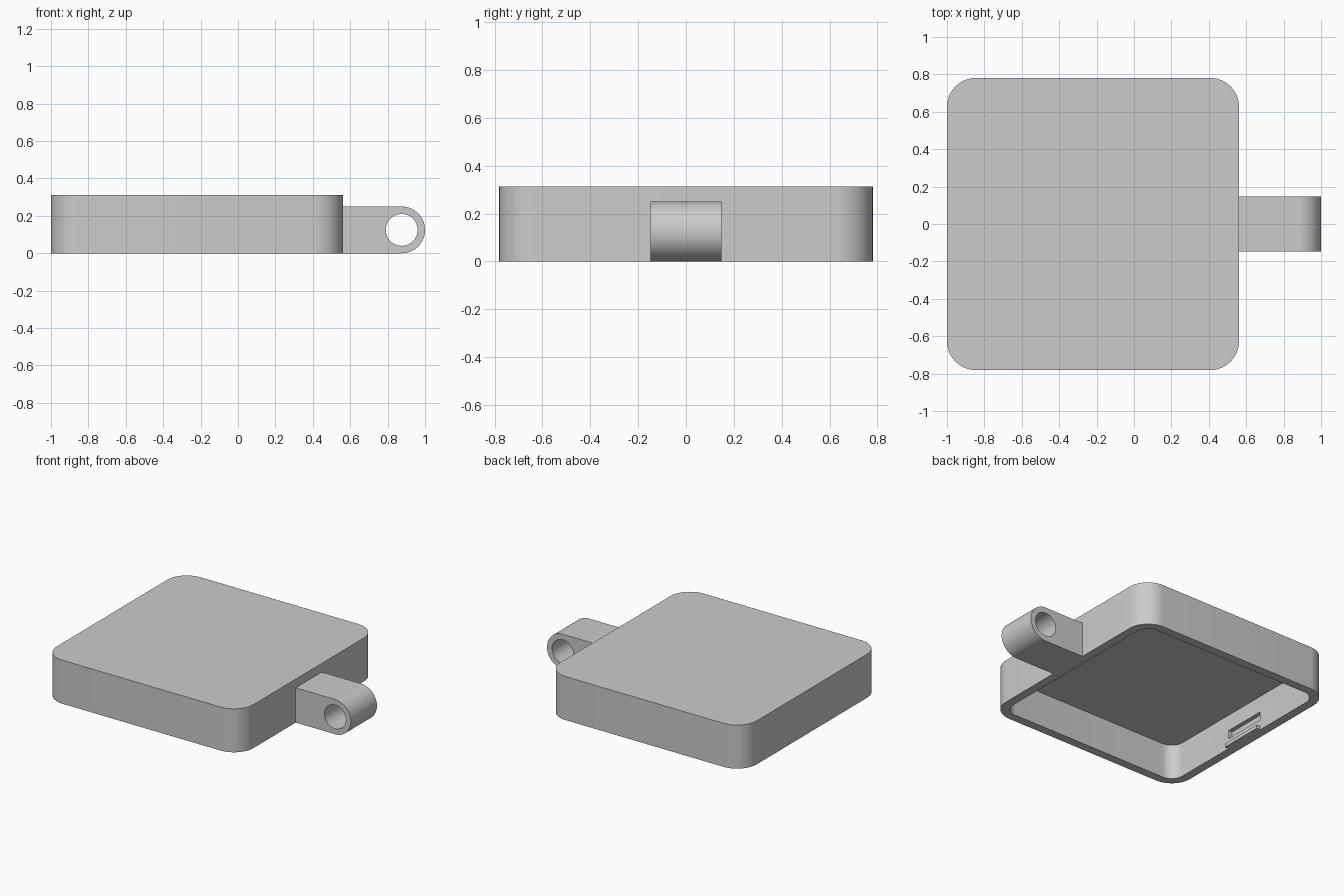
import bpy
import bmesh
from math import sin, cos, pi
from mathutils import Vector

cube = bpy.data.objects.get("Cube")
if cube:
    bpy.data.objects.remove(cube, do_unlink=True)

GREY = (0.6, 0.6, 0.6, 1.0)
grey = bpy.data.materials.new("grey_plastic")
grey.use_nodes = True
grey.diffuse_color = GREY
grey.node_tree.nodes["Principled BSDF"].inputs["Base Color"].default_value = GREY


def prism(name, outline, sweep):
    """Extrude a closed outline of 3D points along the sweep vector."""
    bm = bmesh.new()
    base = bm.faces.new([bm.verts.new(p) for p in outline])
    grown = bmesh.ops.extrude_face_region(bm, geom=[base])["geom"]
    verts = [g for g in grown if isinstance(g, bmesh.types.BMVert)]
    bmesh.ops.translate(bm, verts=verts, vec=Vector(sweep))
    bmesh.ops.recalc_face_normals(bm, faces=bm.faces)
    mesh = bpy.data.meshes.new(name)
    bm.to_mesh(mesh)
    bm.free()
    mesh.materials.append(grey)
    obj = bpy.data.objects.new(name, mesh)
    bpy.context.collection.objects.link(obj)
    return obj


def arc(cx, cy, radius, start, end, steps):
    angles = [start + (end - start) * i / steps for i in range(steps + 1)]
    return [(cx + radius * cos(a), cy + radius * sin(a)) for a in angles]


def rounded_square(cx, half, radius, z):
    points = []
    inset = half - radius
    for i, (sx, sy) in enumerate([(1, 1), (-1, 1), (-1, -1), (1, -1)]):
        points += arc(cx + sx * inset, sy * inset, radius, i * pi / 2, (i + 1) * pi / 2, 12)
    return [(x, y, z) for x, y in points]


def block(name, x0, x1, half_y, z0, z1):
    outline = [(x0, -half_y, z0), (x1, -half_y, z0), (x1, half_y, z0), (x0, half_y, z0)]
    return prism(name, outline, (0, 0, z1 - z0))


def cut(target, cutter):
    """Subtract the cutter and bake the result."""
    mod = target.modifiers.new("cut", "BOOLEAN")
    mod.operation = "DIFFERENCE"
    mod.solver = "EXACT"
    mod.object = cutter
    bpy.context.view_layer.objects.active = target
    bpy.ops.object.modifier_apply(modifier=mod.name)
    bpy.data.objects.remove(cutter, do_unlink=True)


def smooth(obj):
    bpy.ops.object.select_all(action="DESELECT")
    obj.select_set(True)
    bpy.context.view_layer.objects.active = obj
    bpy.ops.object.shade_smooth_by_angle(angle=pi / 6)


HALF = 0.781
WALL = 0.0625
CX = HALF - 1.0
INNER_X = -1.0 + WALL

# Rounded lid, open underneath
lid = prism("lid_shell", rounded_square(CX, HALF, 0.155, 0), (0, 0, 0.3125))
cut(lid, prism("cavity_cutter", rounded_square(CX, HALF - WALL, 0.0925, -0.1), (0, 0, 0.35)))

# Shallow catch slot inside the wall opposite the lug
cut(lid, block("slot_cutter", INNER_X - 0.03, INNER_X + 0.05, 0.16, 0.075, 0.135))
smooth(lid)

# Small catch ridge along the inner rim
block("catch_ridge", INNER_X, INNER_X + 0.03, 0.16, 0, 0.025)

# Hinge lug with a rounded end and a cross hole
LUG_R = 0.125
LUG_X = 1.0 - LUG_R
LUG_HALF = 0.148
side = [(CX + HALF, 2 * LUG_R), (CX + HALF, 0)] + arc(LUG_X, LUG_R, LUG_R, -pi / 2, pi / 2, 32)
lug = prism("hinge_lug", [(x, -LUG_HALF, z) for x, z in side], (0, 2 * LUG_HALF, 0))
hole = arc(LUG_X, LUG_R, 0.085, 0, 2 * pi, 48)[:-1]
cut(lug, prism("hole_cutter", [(x, -0.3, z) for x, z in hole], (0, 0.6, 0)))
smooth(lug)
